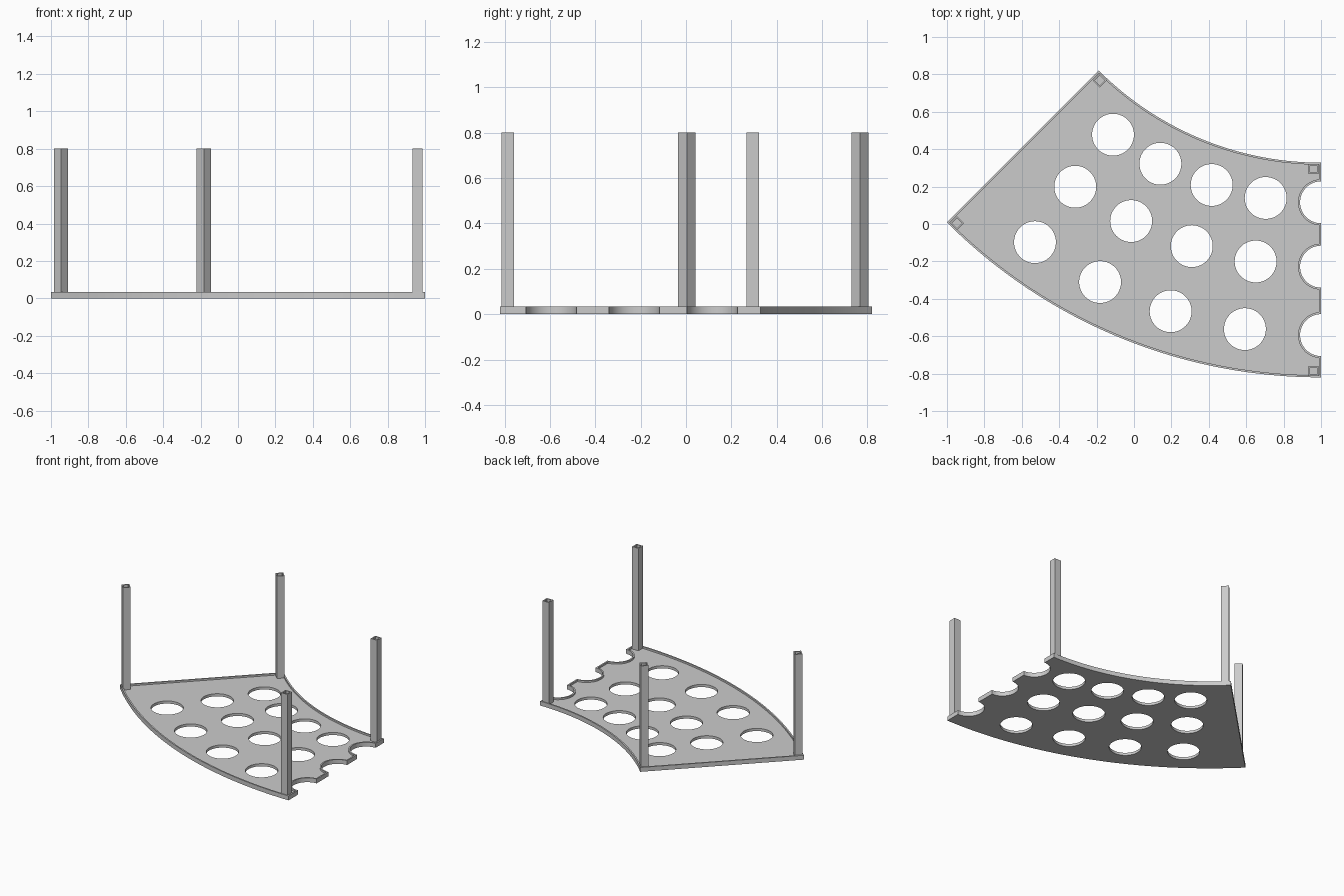
import bpy
import bmesh
from math import sin, cos, asin, radians
from mathutils import Matrix

if "Cube" in bpy.data.objects:
    bpy.data.objects.remove(bpy.data.objects["Cube"])

# Curved tray: a 45 degree ring sector around a pivot beyond the back edge
PIVOT_X, PIVOT_Y = 1.0, 2.008
R_IN, R_OUT = 1.68, 2.828
SWEEP = radians(45)
FLOOR, LIP, LIP_WIDTH = 0.02, 0.033, 0.011
HOLE_R = 0.112
POST, POST_TOP, POST_WALL = 0.054, 0.8, 0.012

grey = bpy.data.materials.new("plain grey")
grey.use_nodes = True
grey.diffuse_color = (0.6, 0.6, 0.6, 1)
grey.node_tree.nodes["Principled BSDF"].inputs["Base Color"].default_value = (0.6, 0.6, 0.6, 1)


def polar(r, a):
    return PIVOT_X - r * sin(a), PIVOT_Y - r * cos(a)


def make(name, bm):
    bmesh.ops.recalc_face_normals(bm, faces=bm.faces)
    mesh = bpy.data.meshes.new(name)
    bm.to_mesh(mesh)
    bm.free()
    mesh.materials.append(grey)
    ob = bpy.data.objects.new(name, mesh)
    bpy.context.collection.objects.link(ob)
    return ob


def sector(name, inset, z0, z1, steps=48):
    """Solid ring sector, pulled in by inset on all four sides."""
    outline = []
    for r, order in ((R_IN + inset, range(steps + 1)),
                     (R_OUT - inset, range(steps, -1, -1))):
        trim = asin(inset / r)
        outline += [polar(r, trim + (SWEEP - 2 * trim) * i / steps) for i in order]
    bm = bmesh.new()
    face = bm.faces.new([bm.verts.new((x, y, z0)) for x, y in outline])
    top = bmesh.ops.extrude_face_region(bm, geom=[face])["geom"]
    bmesh.ops.translate(bm, vec=(0, 0, z1 - z0),
                        verts=[v for v in top if isinstance(v, bmesh.types.BMVert)])
    return make(name, bm)


def cylinders(name, centres, radius):
    bm = bmesh.new()
    for x, y in centres:
        bmesh.ops.create_cone(bm, cap_ends=True, segments=64, radius1=radius,
                              radius2=radius, depth=0.4,
                              matrix=Matrix.Translation((x, y, 0)))
    return make(name, bm)


def cut(target, cutter):
    mod = target.modifiers.new("cut", "BOOLEAN")
    mod.operation, mod.solver, mod.object = "DIFFERENCE", "EXACT", cutter
    bpy.ops.object.select_all(action="DESELECT")
    bpy.context.view_layer.objects.active = target
    target.select_set(True)
    bpy.ops.object.modifier_apply(modifier=mod.name)
    bpy.data.objects.remove(cutter)


# Hole grid: three rings, every nine degrees, halved at the open end
rings = (1.892, 2.236, 2.602)
holes = [polar(r, radians(9 * k)) for r in rings for k in range(5)]
half_holes = [polar(r, 0) for r in rings]

# Tray with recessed floor, leaving a lip that follows the outline
tray = sector("tray", 0, 0, LIP)
pocket = sector("pocket", LIP_WIDTH, FLOOR, LIP + 0.1)
cut(pocket, cylinders("lip_guard", half_holes, HOLE_R + LIP_WIDTH))
cut(tray, pocket)
cut(tray, cylinders("hole_cutter", holes, HOLE_R))
bpy.ops.object.shade_smooth_by_angle(angle=radians(30))


# Hollow square corner posts
def post(name, r, angle, side):
    bm = bmesh.new()
    bmesh.ops.create_cube(bm, size=1)
    bmesh.ops.scale(bm, vec=(POST, POST, POST_TOP - FLOOR / 2), verts=bm.verts)
    bm.normal_update()
    top = [f for f in bm.faces if f.normal.z > 0.9]
    bmesh.ops.inset_region(bm, faces=top, thickness=POST_WALL)
    well = bmesh.ops.extrude_face_region(bm, geom=top)["geom"]
    bmesh.ops.delete(bm, geom=top, context="FACES_ONLY")
    bmesh.ops.translate(bm, vec=(0, 0, FLOOR - POST_TOP),
                        verts=[v for v in well if isinstance(v, bmesh.types.BMVert)])
    ob = make(name, bm)
    x, y = polar(r, angle + side * asin(0.041 / r))
    ob.location = (x, y, (POST_TOP + FLOOR / 2) / 2)
    ob.rotation_euler.z = -angle


for end, angle, side in (("left", 0, 1), ("right", SWEEP, -1)):
    post("inner_post_" + end, R_IN + 0.034, angle, side)
    post("outer_post_" + end, R_OUT - 0.034, angle, side)
